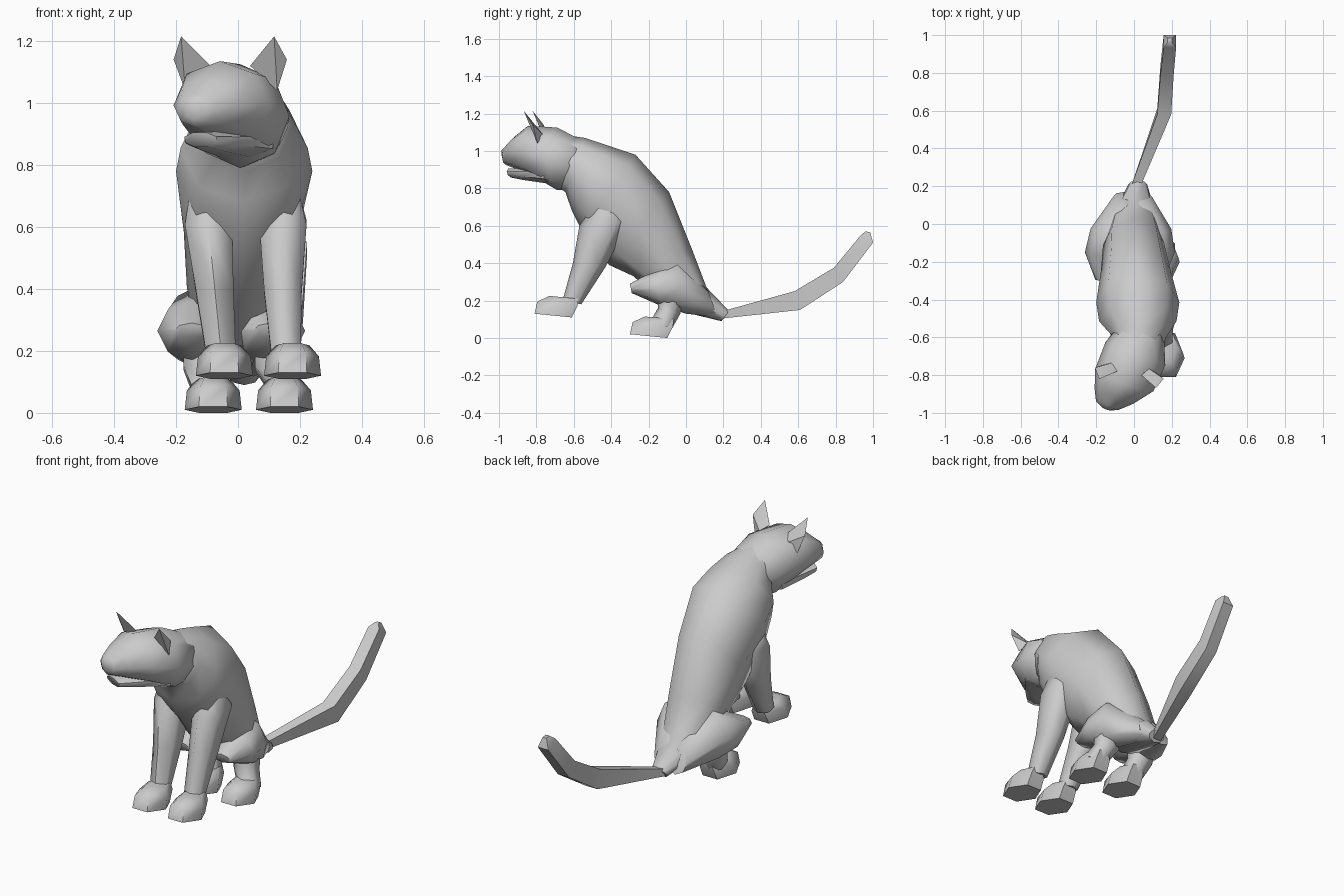
import bpy, bmesh, math
from mathutils import Matrix, Vector


def turn(x, y, degrees):
    return (Matrix.Translation((x, y, 0)) @ Matrix.Rotation(math.radians(degrees), 4, 'Z')
            @ Matrix.Translation((-x, -y, 0)))


HEAD_TURN = turn(0.03, -0.6, -21)
EAR_TURN = turn(-0.025, -0.79, -9)


def finish(bm, name, matrix, angle):
    bmesh.ops.recalc_face_normals(bm, faces=bm.faces)
    if matrix:
        bm.transform(matrix)
    mesh = bpy.data.meshes.new(name)
    bm.to_mesh(mesh)
    bm.free()
    ob = bpy.data.objects.new(name, mesh)
    bpy.context.collection.objects.link(ob)
    bpy.ops.object.select_all(action='DESELECT')
    ob.select_set(True)
    bpy.context.view_layer.objects.active = ob
    bpy.ops.object.shade_smooth_by_angle(angle=math.radians(angle))


def loft(name, sections, n=8, flat=False, matrix=None, angle=65):
    """Skin rings; each is (centre x, half width, (y, z) of one edge, (y, z) of the other)."""
    bm = bmesh.new()
    off = math.pi / n if flat else 0
    scale = 1 / math.cos(off)
    rings = []
    for cx, hw, a, b in sections:
        a, b = Vector((cx, *a)), Vector((cx, *b))
        mid, half = (a + b) / 2, (a - b) / 2
        ring = []
        for i in range(n):
            t = off + 2 * math.pi * i / n
            p = mid + half * math.cos(t) * scale
            p.x += hw * math.sin(t) * (scale if n == 8 or n == 4 else 1)
            ring.append(bm.verts.new(p))
        rings.append(ring)
    for r, s in zip(rings, rings[1:]):
        for i in range(n):
            j = (i + 1) % n
            bm.faces.new((r[i], r[j], s[j], s[i]))
    bm.faces.new(rings[0])
    bm.faces.new(rings[-1])
    finish(bm, name, matrix, angle)


def paw(name, x, y, z):
    # Flat sole, upright edge, sloping top
    loft(name, [
        (x, 0.092, (y - 0.20, z + 0.02), (y, z)),
        (x, 0.085, (y - 0.185, z + 0.085), (y + 0.03, z + 0.06)),
        (x, 0.055, (y - 0.12, z + 0.115), (y + 0.035, z + 0.10)),
    ], n=6, flat=True, angle=65)


# Torso, from inside the head to the rump
loft("body", [
    (0.01, 0.13, (-0.65, 1.085), (-0.69, 0.81)),
    (0.03, 0.145, (-0.54, 1.07), (-0.645, 0.78)),
    (0.02, 0.205, (-0.42, 1.03), (-0.61, 0.68)),
    (0.02, 0.22, (-0.27, 0.98), (-0.56, 0.58)),
    (0.01, 0.185, (-0.09, 0.78), (-0.41, 0.39)),
    (0.00, 0.165, (0.03, 0.48), (-0.28, 0.33)),
    (0.00, 0.13, (0.11, 0.27), (-0.10, 0.16)),
    (0.02, 0.05, (0.23, 0.145), (0.19, 0.09)),
])

# Turned head and lower jaw
loft("head", [
    (0.03, 0.115, (-0.50, 1.03), (-0.58, 0.80)),
    (0.04, 0.17, (-0.69, 1.125), (-0.69, 0.79)),
    (0.035, 0.165, (-0.86, 1.135), (-0.82, 0.86)),
    (0.015, 0.11, (-0.94, 1.08), (-0.94, 0.905)),
    (0.00, 0.065, (-0.995, 1.03), (-1.0, 0.925)),
    (0.00, 0.03, (-1.02, 1.01), (-1.01, 0.95)),
], matrix=HEAD_TURN, angle=75)
loft("lower_jaw", [
    (0.035, 0.13, (-0.72, 0.92), (-0.72, 0.825)),
    (0.02, 0.085, (-0.88, 0.91), (-0.88, 0.845)),
    (0.01, 0.055, (-0.975, 0.905), (-0.96, 0.858)),
], flat=True, matrix=HEAD_TURN)

# Pointed ears
for side, s in (("left", -1), ("right", 1)):
    bm = bmesh.new()
    for x, y, z in ((0.065, -0.79, 1.12), (0.15, -0.77, 1.04), (0.185, -0.79, 1.14),
                    (0.152, -0.845, 1.215), (0.10, -0.75, 1.09)):
        bm.verts.new((-0.025 + s * x, y, z))
    bmesh.ops.convex_hull(bm, input=bm.verts)
    finish(bm, "ear_" + side, EAR_TURN, 20)

# Front legs and paws
for side, s in (("left", -1), ("right", 1)):
    loft("front_leg_" + side, [
        (0.02 + s * 0.13, 0.05, (-0.48, 0.73), (-0.39, 0.71)),
        (0.025 + s * 0.12, 0.088, (-0.57, 0.60), (-0.30, 0.63)),
        (0.035 + s * 0.11, 0.07, (-0.605, 0.40), (-0.43, 0.38)),
        (0.05 + s * 0.105, 0.055, (-0.66, 0.20), (-0.56, 0.18)),
    ], n=6)
    paw("front_paw_" + side, 0.066 + s * 0.11, -0.61, 0.11)

# Hind legs: thigh, shank and paw, spread wider on the left
for side, s, spread, px in (("left", -1, 1.0, -0.08), ("right", 1, 0.7, 0.15)):
    k = s * spread
    loft("thigh_" + side, [
        (k * 0.05, 0.06, (0.12, 0.25), (0.17, 0.11)),
        (k * 0.11, 0.12, (-0.05, 0.42), (0.00, 0.13)),
        (k * 0.145, 0.115, (-0.17, 0.36), (-0.13, 0.17)),
        (k * 0.15, 0.055, (-0.30, 0.29), (-0.29, 0.24)),
    ])
    loft("hind_leg_" + side, [
        (s * 0.115, 0.07, (-0.15, 0.22), (-0.02, 0.18)),
        (s * 0.115, 0.07, (-0.15, 0.16), (-0.03, 0.13)),
        (px + s * 0.01, 0.065, (-0.19, 0.09), (-0.075, 0.05)),
    ], n=6)
    paw("hind_paw_" + side, px, -0.10, 0.0)

# Bent square tail
loft("tail", [
    (0.01, 0.025, (0.20, 0.145), (0.20, 0.105)),
    (0.16, 0.037, (0.58, 0.25), (0.61, 0.15)),
    (0.175, 0.035, (0.79, 0.375), (0.84, 0.30)),
    (0.19, 0.033, (0.935, 0.55), (1.0, 0.51)),
    (0.19, 0.012, (0.96, 0.57), (0.985, 0.565)),
], n=4, angle=50, flat=True)
